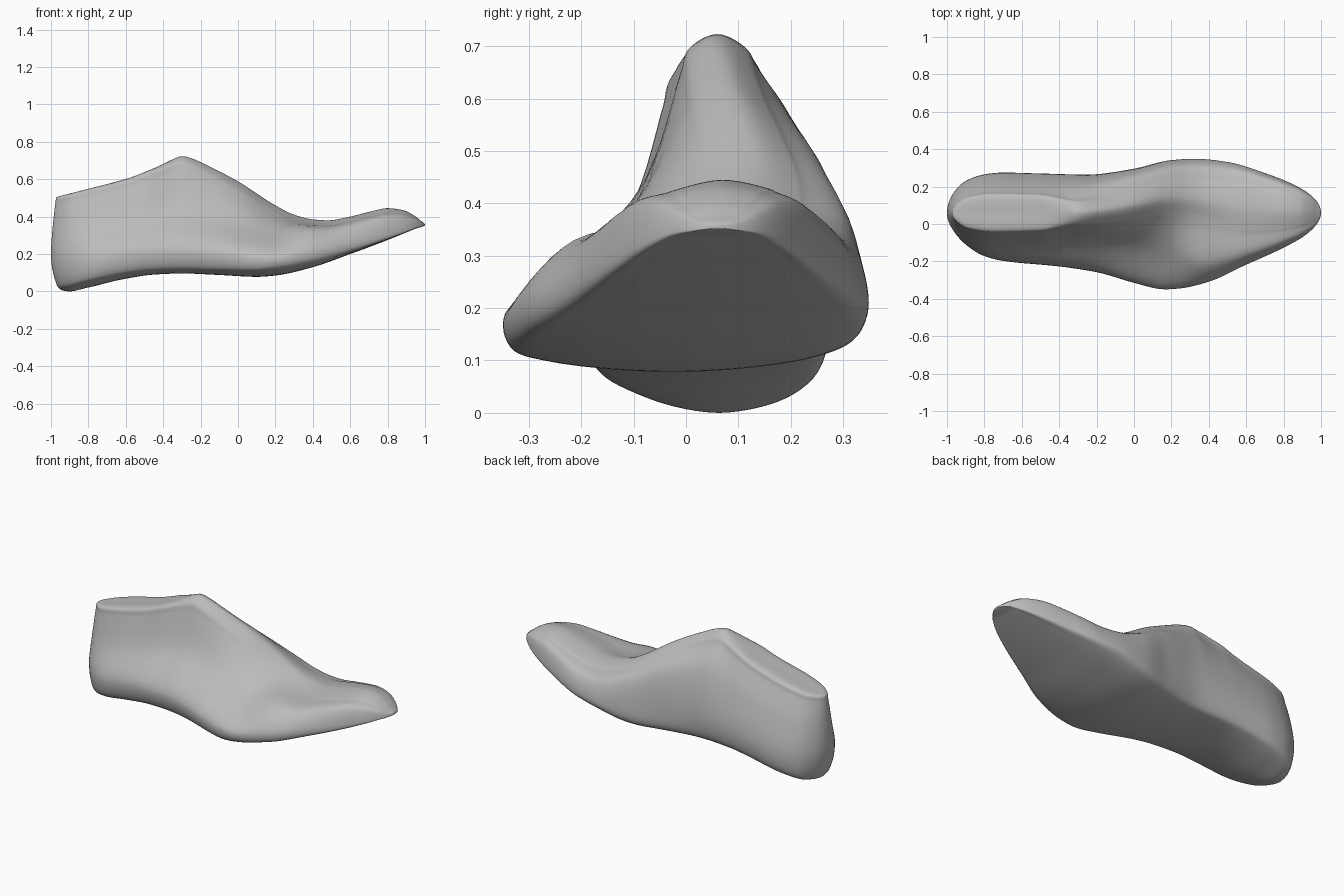
import bpy
import bmesh
import math
from mathutils import Vector

STATIONS = 110
STEPS = 6

default_cube = bpy.data.objects.get("Cube")
if default_cube:
    bpy.data.objects.remove(default_cube, do_unlink=True)


def angle_of(x):
    """Lengthwise position as an angle, so that both ends round off smoothly."""
    return math.acos(max(-1, min(1, -x)))


def curve(*knots):
    """Return a smooth function through (x, value) knots without overshoot."""
    ts = [angle_of(x) for x, value in knots]
    vs = [value for x, value in knots]
    slopes = [(vs[i + 1] - vs[i]) / (ts[i + 1] - ts[i]) for i in range(len(ts) - 1)]
    tangents = [slopes[0]]
    for a, b in zip(slopes, slopes[1:]):
        tangents.append(2 * a * b / (a + b) if a * b > 0 else 0)
    tangents.append(slopes[-1])

    def evaluate(t):
        i = 0
        while i < len(ts) - 2 and t > ts[i + 1]:
            i += 1
        width = ts[i + 1] - ts[i]
        u = (t - ts[i]) / width
        rise = u * u * (3 - 2 * u)
        return (vs[i] + (vs[i + 1] - vs[i]) * rise
                + width * tangents[i] * u * (1 - u) ** 2
                - width * tangents[i + 1] * u * u * (1 - u))
    return evaluate


# Lengthwise outlines: sole line and top line
bottom = curve((-1, .03), (-.97, .004), (-.93, 0), (-.8, .023), (-.6, .068), (-.45, .09),
               (-.3, .096), (-.1, .088), (.1, .078), (.2, .085), (.4, .13), (.6, .2),
               (.8, .275), (.9, .315), (.96, .339), (1, .354))
top = curve((-1, .5), (-.93, .52), (-.8, .55), (-.6, .6), (-.45, .658), (-.34, .71),
            (-.3, .724), (-.25, .712), (-.15, .667), (0, .588), (.2, .46), (.3, .41),
            (.4, .385), (.48, .38), (.6, .4), (.7, .425), (.8, .445), (.88, .435),
            (.95, .4), (.98, .376), (1, .356))

# Crown: sideways position, half width and rounding
crown_y = curve((-1, .06), (-.3, .06), (-.1, .08), (0, .1), (.2, .135), (.4, .115),
                (.6, .085), (.8, .07), (1, .06))
crown_half = curve((-1, 0), (-.97, .045), (-.9, .08), (-.75, .096), (-.5, .09), (-.4, .072),
                   (-.3, .055), (0, .065), (.3, .08), (.6, .11), (.8, .09), (.93, .06), (1, 0))
crown_drop = curve((-1, .02), (-.5, .02), (-.3, .06), (-.2, .08), (.1, .1), (.6, .12),
                   (.8, .15), (1, .15))
sole_inset = curve((-1, .08), (-.7, .08), (-.3, .1), (.1, .03), (.4, .02), (1, .01))

# Each side: outer edge, sole rounding, bulge height and hollow of the wall
right_side = dict(
    sign=-1,
    edge=curve((-1, .06), (-.97, -.03), (-.9, -.11), (-.8, -.17), (-.7, -.195),
               (-.4, -.225), (-.2, -.255), (0, -.31), (.17, -.345), (.25, -.34),
               (.4, -.305), (.6, -.215), (.8, -.125), (.9, -.07), (.97, -.01), (1, .06)),
    lift=curve((-1, .02), (-.85, .05), (-.3, .032), (.2, .045), (.6, .018), (.9, .004), (1, 0)),
    bulge=curve((-1, .35), (-.6, .28), (-.3, .22), (.2, .28), (.4, .36), (.6, .32),
                (.8, .25), (1, .12)),
    hollow=curve((-1, .5), (-.6, .6), (-.3, .65), (-.1, .6), (.2, .46), (.4, .28), (1, .28)),
    level=curve((-1, .48), (-.1, .42), (.15, .46), (.4, .66), (1, .62)))
left_side = dict(
    sign=1,
    edge=curve((-1, .06), (-.97, .16), (-.9, .23), (-.8, .265), (-.7, .275), (-.5, .27),
               (-.25, .264), (0, .295), (.2, .34), (.33, .348), (.5, .33), (.7, .27),
               (.9, .185), (.97, .13), (1, .06)),
    lift=curve((-1, .02), (-.85, .05), (-.3, .035), (.3, .07), (.6, .03), (.9, .005), (1, 0)),
    bulge=curve((-1, .35), (-.6, .28), (-.3, .25), (.3, .4), (.6, .4), (.8, .3), (1, .12)),
    hollow=curve((-1, .4), (-.5, .4), (0, .28), (.4, .28), (1, .28)),
    level=curve((-1, .52), (-.5, .56), (0, .66), (.5, .63), (1, .62)))


def half_section(t, side):
    """Points from the sole up to the crown on one side."""
    low, high = bottom(t), top(t)
    edge, lift = side["edge"](t), side["lift"](t)
    middle = (left_side["edge"](t) + right_side["edge"](t)) / 2
    widest = Vector((edge, low + side["bulge"](t) * (high - low)))
    sole = Vector((edge + (middle - edge) * sole_inset(t), low + lift))
    inner = Vector((middle + (sole.x - middle) * .82, low + lift * .5))
    crown = Vector((crown_y(t) + side["sign"] * crown_half(t),
                    high - crown_drop(t) * (high - widest.y)))
    shoulder = Vector((widest.x + (crown.x - widest.x) * side["hollow"](t),
                       widest.y + (high - widest.y) * side["level"](t)))
    neck = crown.lerp(shoulder, .2)
    return [inner, sole, widest, shoulder, neck, crown]


def smooth_loop(points):
    """Closed centripetal spline through the points."""
    result = []
    count = len(points)
    for i in range(count):
        a, b, c, d = (points[(i + k) % count] for k in (-1, 0, 1, 2))
        p, q, r = (max((v - u).length, 1e-6) ** .5 for u, v in ((a, b), (b, c), (c, d)))
        start = ((b - a) / p - (c - a) / (p + q) + (c - b) / q) * q
        end = ((c - b) / q - (d - b) / (q + r) + (d - c) / r) * q
        for step in range(STEPS):
            u = step / STEPS
            rise = u * u * (3 - 2 * u)
            result.append(b + (c - b) * rise + start * u * (1 - u) ** 2
                          - end * u * u * (1 - u))
    return result


def heel_curve(x, z):
    """Curve the back of the heel in at its foot and towards the top."""
    fade = max(0, min(1, (-x - .6) / .4)) ** 2
    if z < .2:
        return x + fade * .045 * ((.2 - z) / .2) ** 2
    return x + fade * .027 * ((z - .2) / .3) ** 1.5


# Shoe form: one loft from heel to toe
bm = bmesh.new()
rings = []
for n in range(STATIONS + 1):
    t = math.pi * n / STATIONS
    x = -math.cos(t)
    right, left = half_section(t, right_side), half_section(t, left_side)
    base = Vector(((left_side["edge"](t) + right_side["edge"](t)) / 2, bottom(t)))
    peak = Vector((crown_y(t), top(t)))
    loop = smooth_loop([base] + right + [peak] + left[::-1])
    rings.append([bm.verts.new((heel_curve(x, p.y), p.x, p.y)) for p in loop])

for first, second in zip(rings, rings[1:]):
    size = len(first)
    for i in range(size):
        j = (i + 1) % size
        bm.faces.new((first[i], first[j], second[j], second[i]))

bmesh.ops.remove_doubles(bm, verts=bm.verts, dist=.0005)
bmesh.ops.recalc_face_normals(bm, faces=bm.faces)
mesh = bpy.data.meshes.new("shoe_form")
bm.to_mesh(mesh)
bm.free()

# Plain grey finish
grey = bpy.data.materials.new("plain_grey")
grey.use_nodes = True
colour = (.5, .5, .5, 1)
grey.diffuse_color = colour
grey.node_tree.nodes["Principled BSDF"].inputs["Base Color"].default_value = colour
mesh.materials.append(grey)

form = bpy.data.objects.new("shoe_form", mesh)
bpy.context.collection.objects.link(form)
bpy.ops.object.select_all(action='DESELECT')
form.select_set(True)
bpy.context.view_layer.objects.active = form
bpy.ops.object.shade_smooth_by_angle(angle=math.radians(45))
